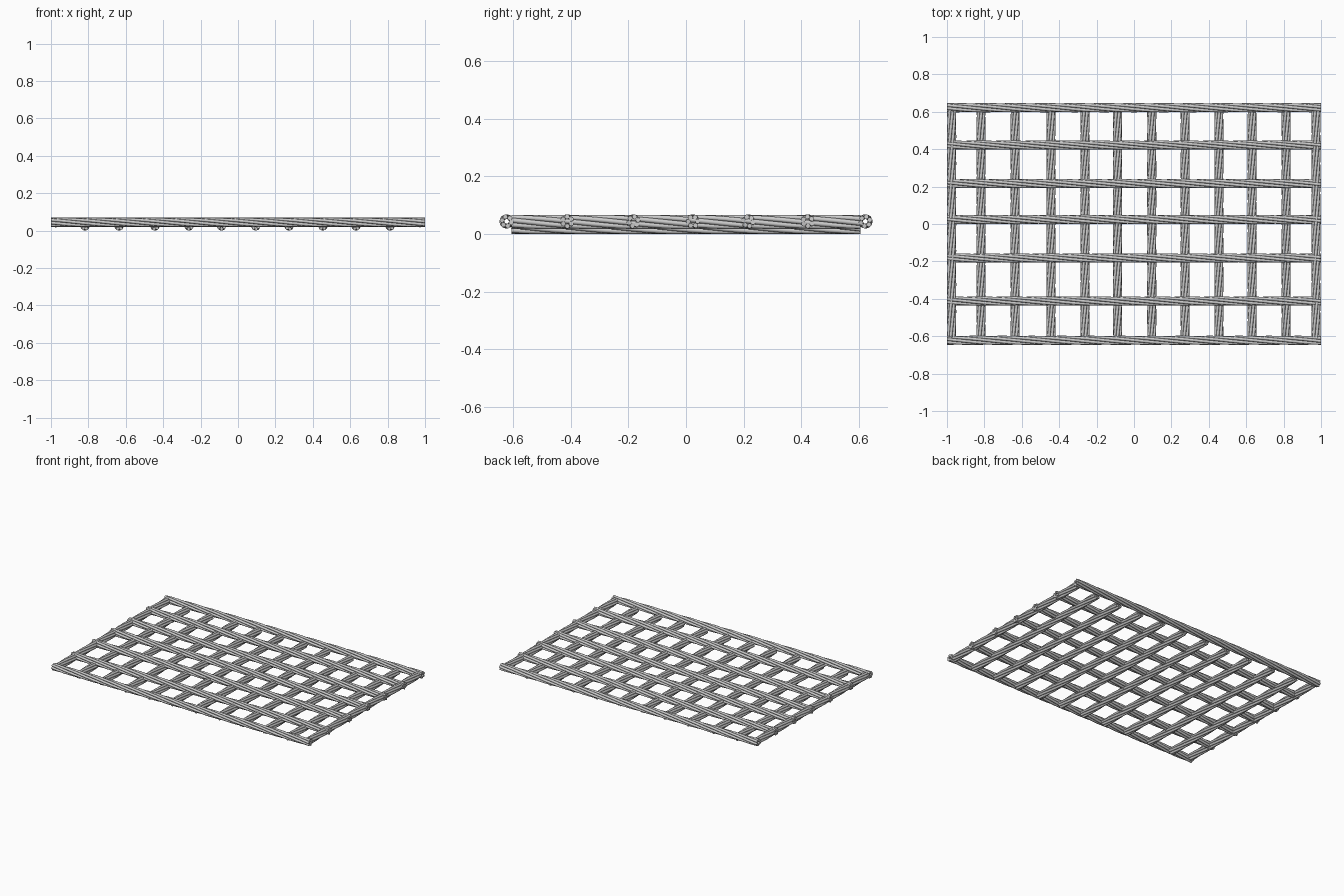
import bpy, math

if "Cube" in bpy.data.objects:
    bpy.data.objects.remove(bpy.data.objects["Cube"])

STRANDS, LAY, STRAND_R, PITCH = 6, 0.0163, 0.0085, 0.95


def rope(name, axis, half, offset, z, phase):
    """Right-handed twist of round strands along x or y."""
    cu = bpy.data.curves.new(name, 'CURVE')
    cu.dimensions = '3D'
    cu.bevel_depth = STRAND_R
    cu.bevel_resolution = 2
    cu.use_fill_caps = True
    n = int(half * 44)
    for s in range(STRANDS):
        sp = cu.splines.new('POLY')
        sp.points.add(n)
        for i, p in enumerate(sp.points):
            t = -half + 2 * half * i / n
            a = 2 * math.pi * (t / PITCH + s / STRANDS) + phase
            u, w = LAY * math.cos(a), LAY * math.sin(a)
            if axis == 'X':
                p.co = (t, offset + u, z + w, 1)
            else:
                p.co = (offset - u, t, z + w, 1)
        sp.use_smooth = True
    ob = bpy.data.objects.new(name, cu)
    bpy.context.collection.objects.link(ob)
    bpy.ops.object.select_all(action='DESELECT')
    ob.select_set(True)
    bpy.context.view_layer.objects.active = ob
    bpy.ops.object.convert(target='MESH')
    bpy.ops.object.shade_smooth_by_angle(angle=math.radians(50))


# long ropes, lying on top
for k, y in enumerate([0.622, 0.422, 0.216, 0.024, -0.182, -0.412, -0.622]):
    rope(f"long_rope_{k}", 'X', 1.0, y, 0.044, k * 1.3)

# cross ropes underneath; the two outer ones sit level with the long ropes
xs = [-0.975, -0.818, -0.636, -0.444, -0.262, -0.088,
      0.095, 0.273, 0.454, 0.631, 0.813, 0.973]
for k, x in enumerate(xs):
    edge = k in (0, len(xs) - 1)
    rope(f"cross_rope_{k}", 'Y', 0.605, x, 0.042 if edge else 0.0248, k * 0.9)
